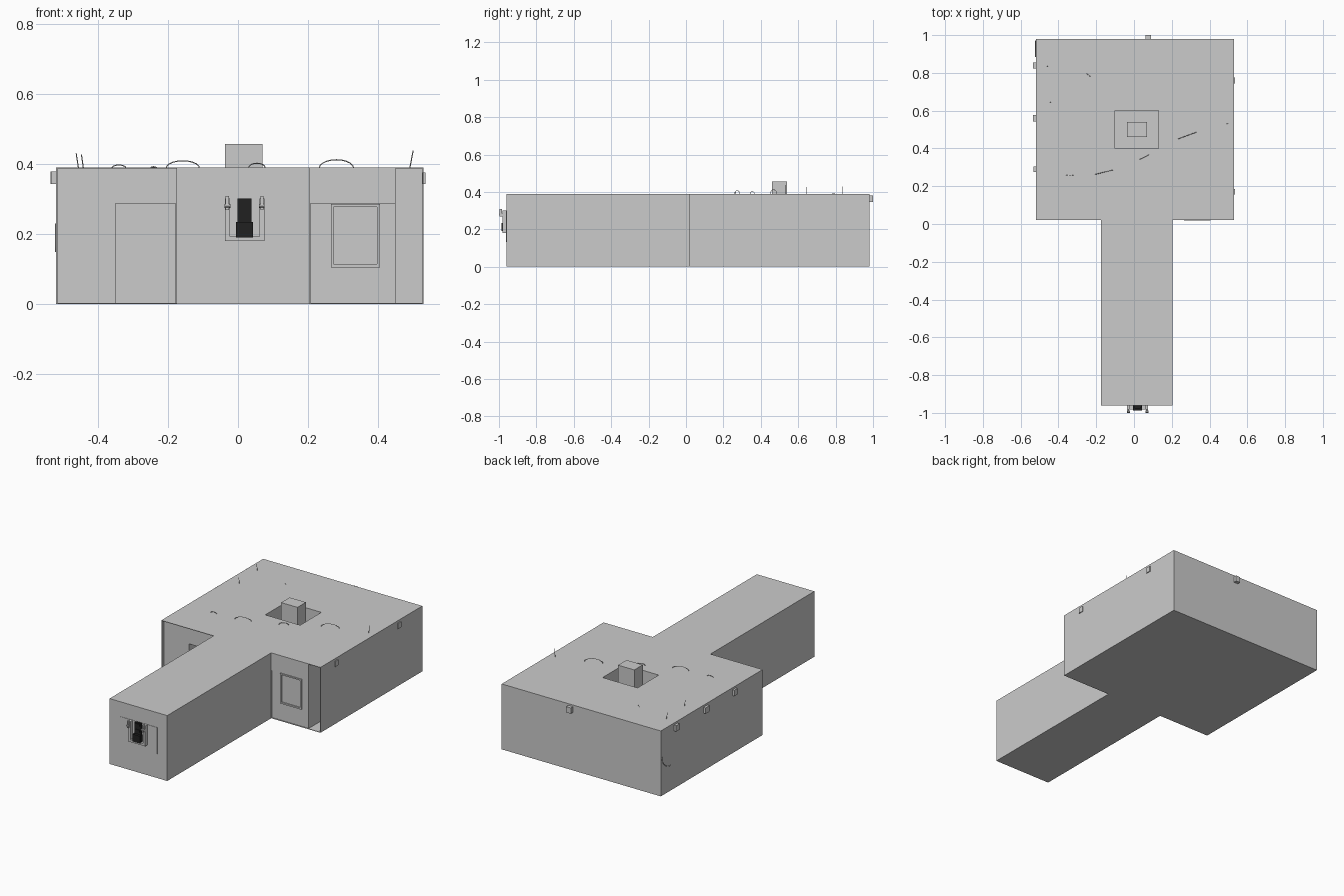
import bpy, bmesh, math
from mathutils import Vector

if "Cube" in bpy.data.objects:
    bpy.data.objects.remove(bpy.data.objects["Cube"])


def box(name, x, y, z, mat=None):
    """Box from (min, max) pairs along each axis."""
    bm = bmesh.new()
    bmesh.ops.create_cube(bm, size=1)
    for v in bm.verts:
        for i, (lo, hi) in enumerate((x, y, z)):
            v.co[i] = lo if v.co[i] < 0 else hi
    return finish(name, bm, mat)


def finish(name, bm, mat=None):
    bmesh.ops.recalc_face_normals(bm, faces=bm.faces)
    me = bpy.data.meshes.new(name)
    bm.to_mesh(me)
    bm.free()
    ob = bpy.data.objects.new(name, me)
    bpy.context.collection.objects.link(ob)
    if mat:
        me.materials.append(mat)
    return ob


def prism(name, pts, y0, y1, mat=None):
    """Extrude an (x, z) outline along y."""
    bm = bmesh.new()
    face = bm.faces.new([bm.verts.new((x, y0, z)) for x, z in pts])
    ext = bmesh.ops.extrude_face_region(bm, geom=[face])
    for v in ext['geom']:
        if isinstance(v, bmesh.types.BMVert):
            v.co.y = y1
    return finish(name, bm, mat)


def carve(target, x, y, z):
    cutter = box('cutter', x, y, z)
    cutter.hide_render = True
    mod = target.modifiers.new('cut', 'BOOLEAN')
    mod.operation, mod.solver, mod.object = 'DIFFERENCE', 'EXACT', cutter
    bpy.context.view_layer.objects.active = target
    bpy.ops.object.modifier_apply(modifier=mod.name)
    bpy.data.objects.remove(cutter)


def wire(name, pts, r, mat=None):
    cu = bpy.data.curves.new(name, 'CURVE')
    cu.dimensions = '3D'
    cu.bevel_depth, cu.bevel_resolution, cu.use_fill_caps = r, 0, True
    sp = cu.splines.new('POLY')
    sp.points.add(len(pts) - 1)
    for p, co in zip(sp.points, pts):
        p.co = (*co, 1)
    if mat:
        cu.materials.append(mat)
    ob = bpy.data.objects.new(name, cu)
    bpy.context.collection.objects.link(ob)
    return ob


def arch(name, a, b, h, r=0.0015):
    """Half-ellipse wire rising from a to b on the roof."""
    a, b = Vector(a), Vector(b)
    pts = []
    for i in range(11):
        t = math.pi * i / 10
        p = a.lerp(b, (1 - math.cos(t)) / 2)
        pts.append((p.x, p.y, 0.388 + h * math.sin(t)))
    wire(name, pts, r)


black = bpy.data.materials.new('black_rubber')
black.diffuse_color = (0.015, 0.015, 0.015, 1)
black.use_nodes = True
black.node_tree.nodes["Principled BSDF"].inputs["Base Color"].default_value = black.diffuse_color
TOP = 0.39

# Main room block with its recesses and roof shaft
room = box('main_room', (-0.52, 0.53), (0.02, 0.98), (0, TOP))
carve(room, (-0.516, -0.175), (-0.1, 0.04), (0.003, 0.387))
carve(room, (-0.35, -0.178), (0.0, 0.30), (0.003, 0.287))
carve(room, (0.45, 0.527), (-0.1, 0.40), (0.003, 0.387))
carve(room, (0.207, 0.449), (-0.1, 0.025), (0.003, 0.287))
carve(room, (-0.10, 0.13), (0.40, 0.60), (0.19, 0.5))
box('roof_shaft_column', (-0.037, 0.07), (0.46, 0.54), (0.18, 0.457))

# Corridor leading to the front
box('corridor', (-0.175, 0.205), (-0.96, 0.021), (0, TOP))

# Window frame on the right front wall
for n, x, z in (('bottom', (0.265, 0.405), (0.105, 0.114)),
                ('top', (0.265, 0.405), (0.277, 0.285)),
                ('left', (0.265, 0.273), (0.114, 0.277)),
                ('right', (0.397, 0.405), (0.114, 0.277))):
    box('window_frame_' + n, x, (0.018, 0.03), z)

# Rounded plate at the corridor end
plate = [(-0.102, 0.302)]
for cx, a0 in ((-0.087, 180), (0.125, 270)):
    for i in range(5):
        a = math.radians(a0 + 22.5 * i)
        plate.append((cx + 0.015 * math.cos(a), 0.146 + 0.015 * math.sin(a)))
plate.append((0.14, 0.302))
prism('end_plate', plate, -0.962, -0.955)

# U-shaped bracket with side arms, pins and a black centre strip
CX = 0.019
u = [(-0.056, 0.302), (-0.056, 0.18), (0.056, 0.18), (0.056, 0.302),
     (0.042, 0.302), (0.042, 0.193), (-0.042, 0.193), (-0.042, 0.302)]
prism('bracket', [(CX + x, z) for x, z in u], -0.982, -0.961)
for s, side in ((-1, 'left'), (1, 'right')):
    xs = sorted((CX + s * 0.045, CX + s * 0.054))
    box('arm_' + side, xs, (-0.998, -0.96), (0.268, 0.284))
    box('arm_post_' + side, xs, (-0.998, -0.985), (0.27, 0.308))
    bm = bmesh.new()
    bmesh.ops.create_cone(bm, cap_ends=True, segments=10,
                          radius1=0.006, radius2=0.006, depth=0.016)
    pin = finish('pin_' + side, bm)
    pin.rotation_euler = (0, math.pi / 2, 0)
    pin.location = (CX + s * 0.049, -0.994, 0.28)
box('strip_upper', (CX - 0.02, CX + 0.02), (-0.972, -0.96), (0.23, 0.302), black)
box('strip_lower', (CX - 0.024, CX + 0.024), (-0.987, -0.96), (0.19, 0.234), black)
for z in (0.25, 0.285):
    box('strip_rib', (CX - 0.016, CX + 0.016), (-0.976, -0.97), (z, z + 0.012), black)

# Small wall boxes near the roof edge
for y, w, d in ((0.84, 0.032, 0.015), (0.56, 0.036, 0.015), (0.29, 0.03, 0.012)):
    box('left_wall_box', (-0.52 - d, -0.515), (y - w / 2, y + w / 2), (0.343, 0.378))
for y in (0.76, 0.17):
    box('right_wall_box', (0.525, 0.535), (y - 0.015, y + 0.015), (0.343, 0.376))
box('back_wall_box', (0.06, 0.09), (0.975, 1.0), (0.345, 0.38))

# Thin loops of wire lying on the roof
arch('roof_loop', (-0.36, 0.257), (-0.32, 0.259), 0.009)
arch('roof_loop', (-0.205, 0.263), (-0.11, 0.286), 0.021)
arch('roof_loop', (0.03, 0.342), (0.078, 0.366), 0.014)
arch('roof_loop', (0.232, 0.45), (0.33, 0.486), 0.024)
arch('roof_loop', (-0.25, 0.795), (-0.232, 0.782), 0.004)

# Upright wire ends
for a, b, h in (((-0.455, 0.835), (-0.462, 0.835), 0.43),
                ((-0.441, 0.645), (-0.447, 0.645), 0.427),
                ((0.49, 0.53), (0.5, 0.53), 0.438)):
    wire('wire_end', [(*a, 0.385), (*b, h)], 0.0015)

# Wire bulging from the left wall near the back corner
wire('left_wall_loop', [(-0.521, 0.885 + 0.085 * math.sin(t), 0.15 + 0.08 * (1 - math.cos(t)))
                        for t in (math.pi / 2 * i / 8 for i in range(9))], 0.002)
